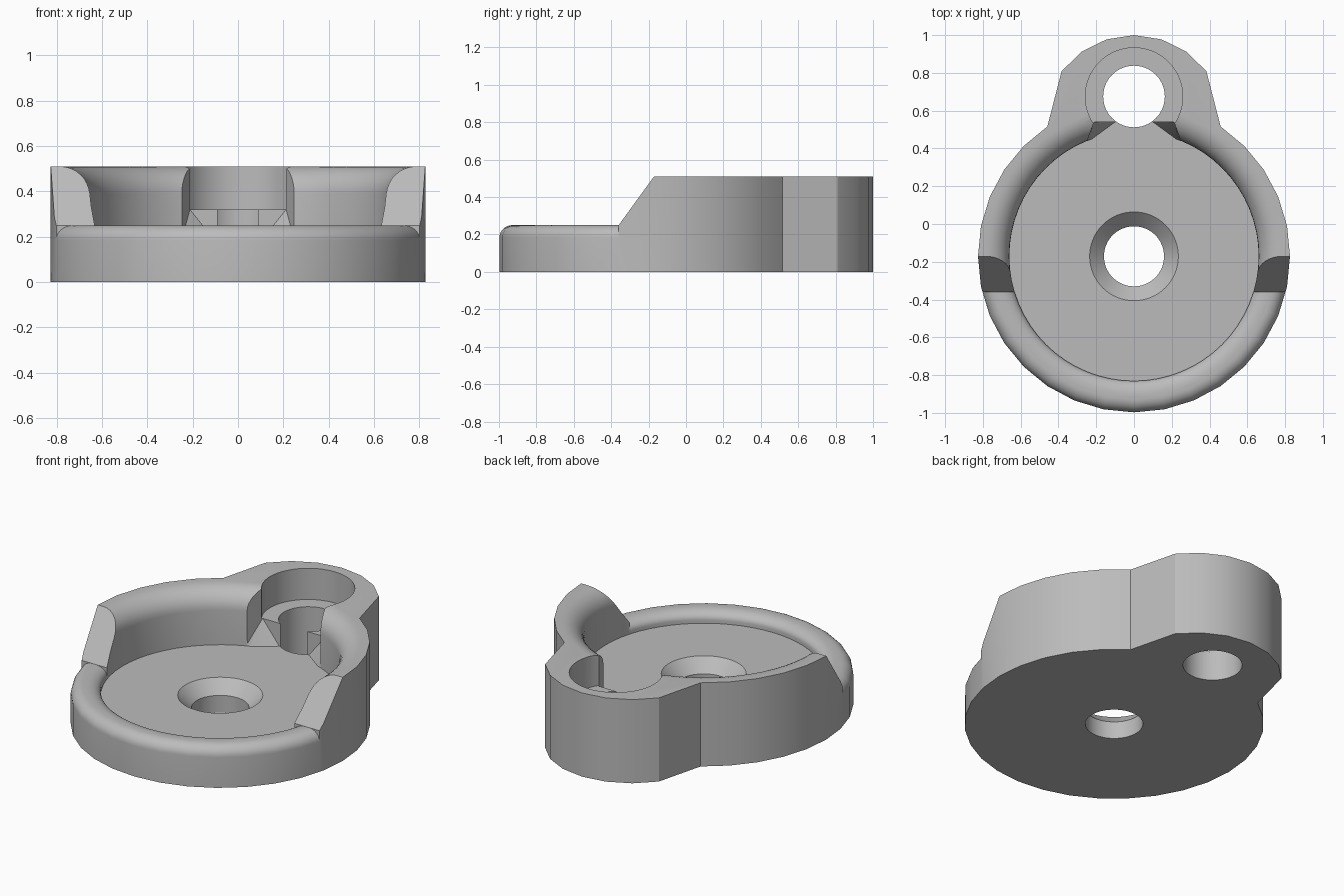
import bpy, bmesh
from math import sin, cos, pi, radians

cube = bpy.data.objects.get("Cube")
if cube:
    bpy.data.objects.remove(cube)

CY = -0.171          # centre of the round dish
R, RIN = 0.826, 0.66  # outer and inner dish radius
TOP, FLOOR, RIM = 0.51, 0.18, 0.25
LUG_Y = 0.675        # centre of the lug hole

grey = bpy.data.materials.new("plain grey")
grey.use_nodes = True
grey.diffuse_color = (0.5, 0.5, 0.5, 1)
grey.node_tree.nodes["Principled BSDF"].inputs["Base Color"].default_value = (0.5, 0.5, 0.5, 1)


def finish(name, bm):
    bmesh.ops.recalc_face_normals(bm, faces=bm.faces)
    mesh = bpy.data.meshes.new(name)
    bm.to_mesh(mesh)
    bm.free()
    mesh.materials.append(grey)
    obj = bpy.data.objects.new(name, mesh)
    bpy.context.collection.objects.link(obj)
    return obj


def lathe(name, profile, cy, n):
    """Closed solid turned from (radius, z) points, capped at both ends."""
    bm = bmesh.new()
    rings = [[bm.verts.new((r * cos(2 * pi * i / n), cy + r * sin(2 * pi * i / n), z))
              for i in range(n)] for r, z in profile]
    for a, b in zip(rings, rings[1:]):
        for i in range(n):
            j = (i + 1) % n
            bm.faces.new((a[i], a[j], b[j], b[i]))
    bm.faces.new(rings[0])
    bm.faces.new(rings[-1])
    return finish(name, bm)


def prism(name, points, offset):
    """Closed solid extruded from a planar outline."""
    bm = bmesh.new()
    face = bm.faces.new([bm.verts.new(p) for p in points])
    new = bmesh.ops.extrude_face_region(bm, geom=[face])["geom"]
    bmesh.ops.translate(bm, vec=offset, verts=[v for v in new if isinstance(v, bmesh.types.BMVert)])
    return finish(name, bm)


def hull(name, points):
    bm = bmesh.new()
    for p in points:
        bm.verts.new(p)
    bmesh.ops.convex_hull(bm, input=bm.verts)
    return finish(name, bm)


def boolean(target, tool, operation="DIFFERENCE"):
    mod = target.modifiers.new("cut", "BOOLEAN")
    mod.object, mod.operation, mod.solver = tool, operation, "EXACT"
    bpy.context.view_layer.objects.active = target
    bpy.ops.object.modifier_apply(modifier=mod.name)
    bpy.data.objects.remove(tool)


def arc(cx, cz, rx, rz, a0, a1, n=8):
    angles = [radians(a0 + (a1 - a0) * i / n) for i in range(n + 1)]
    return [(cx + rx * cos(a), cz + rz * sin(a)) for a in angles]


# High wall with the lug: dish outline joined to the lug outline
dish = [(R * cos(2 * pi * i / 32), CY + R * sin(2 * pi * i / 32)) for i in range(-21, 6)]
lug = arc(0, 0.52, 0.48, 0.48, 37, 143, 6)
outline = [(x, y, 0) for x, y in dish + lug]
body = prism("mount_body", outline, (0, 0, TOP))
boolean(body, lathe("wall_pocket", [(RIN, FLOOR)] + arc(RIN + 0.125, TOP - 0.12, 0.125, 0.12, 180, 90)
                    + [(RIN + 0.125, 0.7)], CY, 64))

# Sloped ends of the wall
front = [(-1, -0.36, -0.1), (-1, -0.36, RIM), (-1, CY, TOP), (-1, CY, 0.7), (-1, -1.2, 0.7), (-1, -1.2, -0.1)]
boolean(body, prism("front_cut", front, (2, 0, 0)))

# Low front half with a rounded rim
low = lathe("low_front", [(R, 0)] + arc(R - 0.07, RIM - 0.065, 0.07, 0.065, 0, 90), CY, 32)
boolean(low, lathe("low_pocket", [(RIN, FLOOR)] + arc(RIN + 0.075, RIM - 0.05, 0.075, 0.05, 180, 90)
                   + [(RIN + 0.075, 0.7)], CY, 64))
back = [(-1, -0.36, -0.1), (-1, -0.36, 0.7), (-1, 1.2, 0.7), (-1, 1.2, -0.1)]
boolean(low, prism("back_cut", back, (2, 0, 0)))
boolean(body, low, "UNION")

# Countersunk centre hole
boolean(body, lathe("screw_hole", [(0.159, -0.1), (0.159, 0.105), (0.235, FLOOR), (0.235, 0.21)], CY, 64))

# Stepped lug hole
boolean(body, lathe("lug_bore", [(0.258, 0.32), (0.258, 0.7)], LUG_Y, 64))
boolean(body, lathe("lug_hole", [(0.163, -0.1), (0.163, 0.6)], LUG_Y, 64))

# Flared opening between the lug hole and the dish
opening = []
for s in (-1, 1):
    opening += [(s * x, y, FLOOR) for x, y in ((0.1, 0.54), (0.25, 0.43), (0.25, 0.3))]
    opening += [(s * x, y, z) for z in (0.32, 0.7) for x, y in ((0.212, 0.54), (0.255, 0.42), (0.255, 0.3))]
boolean(body, hull("opening_cut", opening))

# Smooth the curved sides and keep the edges crisp
bpy.ops.object.select_all(action="DESELECT")
body.select_set(True)
bpy.context.view_layer.objects.active = body
bpy.ops.object.shade_smooth_by_angle(angle=radians(30))
